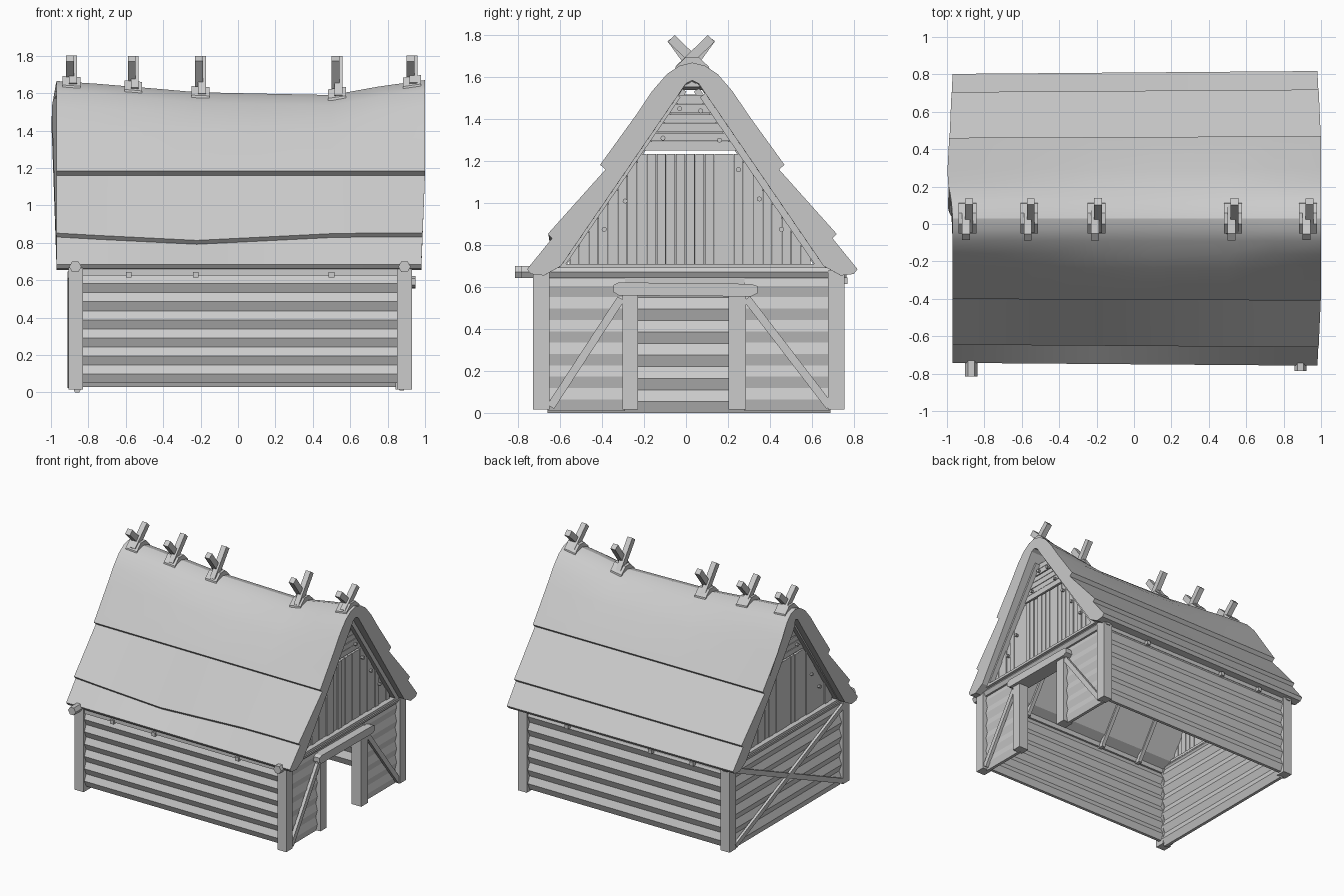
import bpy, bmesh, math, random
from mathutils import Vector as V

if "Cube" in bpy.data.objects:
    bpy.data.objects.remove(bpy.data.objects["Cube"])

random.seed(4)
X, Y, Z = V((1, 0, 0)), V((0, 1, 0)), V((0, 0, 1))
CY = 0.02                       # gable centre line in y

grey = bpy.data.materials.new("weathered_grey")
grey.diffuse_color = (0.6, 0.6, 0.6, 1)
grey.use_nodes = True
grey.node_tree.nodes["Principled BSDF"].inputs["Base Color"].default_value = grey.diffuse_color


def finish(name, bm, smooth=None):
    bmesh.ops.recalc_face_normals(bm, faces=bm.faces)
    me = bpy.data.meshes.new(name)
    bm.to_mesh(me)
    bm.free()
    me.materials.append(grey)
    ob = bpy.data.objects.new(name, me)
    bpy.context.collection.objects.link(ob)
    if smooth:
        bpy.ops.object.select_all(action='DESELECT')
        ob.select_set(True)
        bpy.context.view_layer.objects.active = ob
        bpy.ops.object.shade_smooth_by_angle(angle=math.radians(smooth))
    return ob


def prism(bm, pts, p, q, u, v):
    """Sweep the 2D section pts (along u, v) from p to q."""
    rings = [[bm.verts.new(V(o) + u * a + v * b) for a, b in pts] for o in (p, q)]
    n = len(pts)
    for i in range(n):
        j = (i + 1) % n
        bm.faces.new((rings[0][i], rings[0][j], rings[1][j], rings[1][i]))
    bm.faces.new(rings[0][::-1])
    bm.faces.new(rings[1])


def bar(bm, p, q, w, t, n=X, sides=4):
    """Beam from p to q: thickness t along n, width w across it."""
    d = (V(q) - V(p)).normalized()
    if sides == 4:
        pts = [(-t / 2, -w / 2), (t / 2, -w / 2), (t / 2, w / 2), (-t / 2, w / 2)]
    else:
        pts = [(t / 2 * math.cos(math.tau * i / sides),
                w / 2 * math.sin(math.tau * i / sides)) for i in range(sides)]
    prism(bm, pts, p, q, n, d.cross(n))


def bars(name, items):
    bm = bmesh.new()
    for it in items:
        bar(bm, *it)
    return finish(name, bm)


# ---- sagging roof ----
SAG = [(-1, 0), (-0.75, -0.015), (-0.45, -0.04), (-0.22, -0.06), (0.1, -0.067),
       (0.5, -0.075), (0.75, -0.03), (1, 0.005)]


def sag(x):
    for (a, za), (b, zb) in zip(SAG, SAG[1:]):
        if x <= b:
            return za + (zb - za) * (x - a) / (b - a)
    return SAG[-1][1]


# half profile: eave lip, two stepped thatch layers, rounded ridge
OUTER = [(0.762, 0.662), (0.78, 0.685), (0.662, 0.832), (0.682, 0.853), (0.41, 1.16),
         (0.435, 1.183), (0.265, 1.42), (0.19, 1.53), (0.12, 1.61), (0.06, 1.65)]
INNER = [(0.03, 1.57), (0.06, 1.525), (0.62, 0.70), (0.70, 0.655)]
outer = ([(-d, z) for d, z in OUTER] + [(0, 1.665)] + OUTER[::-1])
inner = INNER[::-1] + [(0, 1.585)] + [(-d, z) for d, z in INNER]

bm = bmesh.new()
rings = []
for x, _ in SAG:
    ring = []
    for i, (d, z) in enumerate(outer + inner):
        k = min(1, max(0, (z - 1.4) / 0.2))
        if i >= len(outer):
            k *= 0.1
        zz = z + sag(x) * k
        if d in (-0.662, -0.682):            # drooping front thatch edge
            zz -= 0.04 * max(0, 1 - abs(x + 0.22) / 0.8)
        px = x
        if x == -1:
            px = -0.97
            if d > 0:
                px -= 0.03 * max(0, 1 - abs(z - 1.5) / (0.17 if z > 1.5 else 0.8))
        elif x == 1:
            px = 0.98 + 0.02 * min(1, max(0, (z - 0.67) / 0.5))
        ring.append(bm.verts.new((px, 0.03 + d * (1 + 0.01 * x), zz)))
    rings.append(ring)
n = len(outer + inner)
for a, b in zip(rings, rings[1:]):
    for i in range(n):
        j = (i + 1) % n
        bm.faces.new((a[i], a[j], b[j], b[i]))
bm.faces.new(rings[0][::-1])
bm.faces.new(rings[-1])
finish("roof", bm, 25)

# ---- ridge saddles with crossed horns ----
saddle = [(-0.085, -0.05), (-0.08, -0.018), (-0.03, 0.03), (0.03, 0.03),
          (0.08, -0.018), (0.085, -0.05)]
sad, horns = bmesh.new(), bmesh.new()
for x in (-0.89, -0.56, -0.2, 0.53, 0.93):
    z0, z1 = (1.665 + sag(x + s * 0.05) for s in (-1, 1))
    prism(sad, saddle, (x - 0.048, 0.03, z0), (x + 0.048, 0.03, z1), Y, Z)
    zr = (z0 + z1) / 2 - 0.02
    for s in (-1, 1):
        bar(horns, (x + s * 0.008, 0.025 - s * 0.055, zr),
            (x + s * 0.008, 0.025 + s * 0.095, 1.785), 0.045, 0.042)
finish("ridge_saddles", sad)
finish("ridge_horns", horns)


# ---- log walls ----
def log_wall(name, p, q, out, z0, z1, bulge=0.034, logs=6):
    """Zigzag log wall from p to q (xy), bulging along out on both sides."""
    h = (z1 - z0) / logs
    face = [(0.012 if i % 2 == 0 else bulge, z0 + h * i / 2) for i in range(2 * logs + 1)]
    pts = face + [(-a, z) for a, z in face[::-1]]
    bm = bmesh.new()
    prism(bm, pts, (*p, 0), (*q, 0), out, Z)
    return finish(name, bm)


log_wall("front_wall", (-0.84, -0.685), (0.86, -0.685), Y, 0.05, 0.63)
log_wall("back_wall", (-0.84, 0.71), (0.86, 0.71), Y, 0.03, 0.66)
log_wall("left_end_wall", (-0.86, -0.66), (-0.86, 0.69), X, 0.0, 0.66)
log_wall("door_wall_front", (0.875, -0.66), (0.875, -0.29), X, 0.01, 0.66, 0.026)
log_wall("door_wall_back", (0.875, 0.28), (0.875, 0.69), X, 0.01, 0.66, 0.026)

# ---- timber frame ----
bars("corner_posts", [((x, y, 0.015), (x, y, 0.68), 0.078, 0.078)
                      for x in (-0.868, 0.89) for y in (-0.69, 0.717)])
bars("gable_beams", [((-0.87, -0.815, 0.672), (-0.87, 0.765, 0.672), 0.066, 0.066, X, 6),
                     ((0.89, -0.785, 0.672), (0.89, 0.765, 0.672), 0.066, 0.066, X, 6)])
bars("gable_sills", [((x, -0.64, 0.70), (x, 0.68, 0.70), 0.02, 0.07) for x in (-0.88, 0.9)])
bars("wall_plates", [((-0.86, y, 0.65), (0.88, y, 0.65), 0.06, 0.05, Z)
                     for y in (-0.685, 0.71)])
pole_x = (-0.585, -0.225, 0.5)
bars("pole_ends", [((x, CY + s * 0.64, 0.63), (x, CY + s * 0.75, 0.63), 0.03, 0.03)
                   for x in pole_x for s in (-1, 1)])
bars("roof_poles", [((x, CY + s * 0.66, 0.63), (x, CY + s * 0.03, 1.54), 0.03, 0.03)
                    for x in pole_x for s in (-1, 1)])
bars("rafters", [((x, CY + s * 0.62, 0.70), (x, CY + s * 0.06, 1.515), 0.035, 0.05)
                 for x in (-0.89, 0.91) for s in (-1, 1)])

# ---- doorway ----
bars("door_jambs", [((0.885, -0.266, 0.015), (0.885, -0.266, 0.57), 0.075, 0.085),
                    ((0.885, 0.244, 0.015), (0.885, 0.244, 0.57), 0.085, 0.085)])
bm = bmesh.new()
lintel = [(-0.345, 0.575), (-0.32, 0.56), (0.31, 0.555), (0.34, 0.57), (0.34, 0.605),
          (0.31, 0.615), (-0.32, 0.622), (-0.345, 0.61)]
prism(bm, lintel, (0.83, 0, 0), (0.95, 0, 0), Y, Z)
finish("door_lintel", bm)
bars("door_header", [((0.875, -0.3, 0.635), (0.875, 0.3, 0.635), 0.05, 0.03)])

# ---- diagonal braces ----
bars("door_braces", [((0.91, -0.645, 0.03), (0.91, -0.31, 0.545), 0.038, 0.025),
                     ((0.91, 0.685, 0.03), (0.91, 0.29, 0.545), 0.038, 0.025)])
bars("left_end_braces", [((-0.897, -0.65, 0.04), (-0.897, 0.68, 0.63), 0.038, 0.02),
                         ((-0.902, 0.68, 0.04), (-0.902, -0.65, 0.63), 0.038, 0.02)])


# ---- gable boarding, both ends ----
def slope_z(d):
    return 1.60 - abs(d) * 1.47


pegs = [(-0.39, 0.875), (-0.29, 1.01), (-0.34, 1.16), (0.35, 1.02), (0.455, 0.875),
        (0.25, 1.16), (0.16, 1.30), (-0.11, 1.31), (-0.03, 1.45), (0.07, 1.44)]
for side, x in (("left", -0.868), ("right", 0.888)):
    slats = bmesh.new()
    step = 0.046
    for i in range(-13, 14):
        w = step - random.uniform(0.001, 0.005)
        y0, y1 = i * step - w / 2, i * step + w / 2
        t0, t1 = (min(1.235, slope_z(y) + 0.01) for y in (y0, y1))
        if min(t0, t1) > 0.71:
            dx = random.uniform(-0.005, 0.005)
            prism(slats, [(y0, 0.70), (y1, 0.70), (y1, t1), (y0, t0)],
                  (x - 0.01 + dx, CY, 0), (x + 0.01 + dx, CY, 0), Y, Z)
    finish(side + "_gable_slats", slats)
    boards = bmesh.new()
    for i in range(6):
        z0 = 1.25 + i * 0.045
        z1 = z0 + 0.045 - random.uniform(0.002, 0.008)
        a, b = ((1.61 - z) / 1.47 for z in (z0, z1))
        prism(boards, [(-a, z0), (a, z0), (b, z1), (-b, z1)],
              (x - 0.01, CY, 0), (x + 0.01, CY, 0), Y, Z)
    finish(side + "_gable_boards", boards)
    s = -1 if x < 0 else 1
    bars(side + "_gable_pegs", [((x, y, z), (x + s * 0.03, y, z), 0.024, 0.024, Z, 8)
                                for y, z in pegs])
